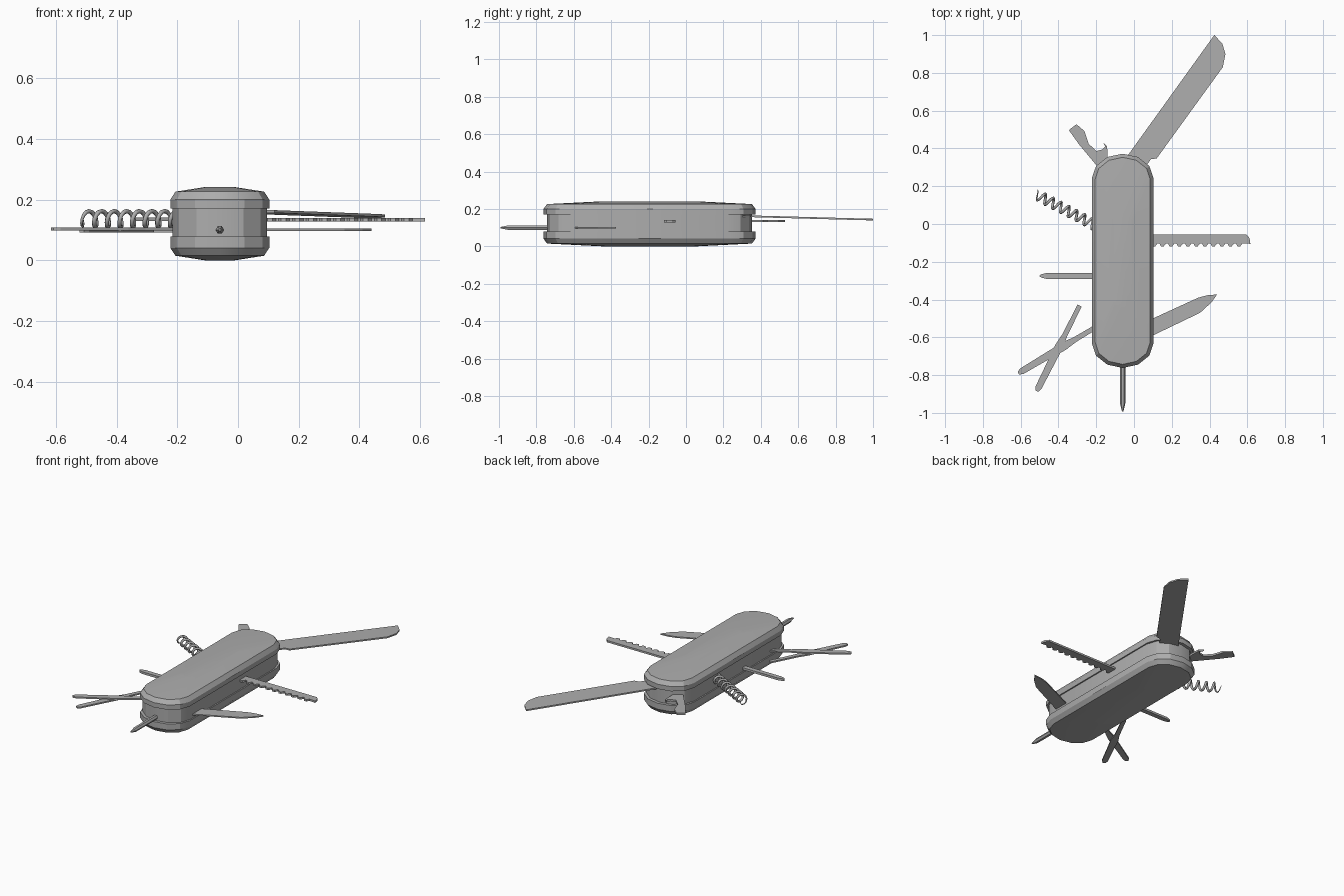
import bpy, bmesh
from math import sin, cos, pi, radians
from mathutils import Vector

cube = bpy.data.objects.get("Cube")
if cube:
    bpy.data.objects.remove(cube, do_unlink=True)

steel = bpy.data.materials.new("plain grey")
steel.use_nodes = True
GREY = (0.42, 0.42, 0.42, 1)
steel.diffuse_color = GREY
steel.node_tree.nodes["Principled BSDF"].inputs["Base Color"].default_value = GREY

CX, CY = -0.06, -0.195  # middle of the handle


def finish(bm, name, smooth=False):
    bmesh.ops.recalc_face_normals(bm, faces=bm.faces)
    mesh = bpy.data.meshes.new(name)
    bm.to_mesh(mesh)
    bm.free()
    mesh.materials.append(steel)
    ob = bpy.data.objects.new(name, mesh)
    bpy.context.collection.objects.link(ob)
    if smooth:
        bpy.ops.object.select_all(action='DESELECT')
        ob.select_set(True)
        bpy.context.view_layer.objects.active = ob
        bpy.ops.object.shade_smooth_by_angle(angle=radians(25))
    return ob


def loft(name, rings, smooth=False):
    """Skin a stack of closed point rings and cap both ends."""
    bm = bmesh.new()
    rows = [[bm.verts.new(p) for p in ring] for ring in rings]
    n = len(rows[0])
    for a, b in zip(rows, rows[1:]):
        for i in range(n):
            j = (i + 1) % n
            bm.faces.new((a[i], a[j], b[j], b[i]))
    bm.faces.new(rows[0])
    bm.faces.new(rows[-1])
    return finish(bm, name, smooth)


def capsule(z, half_width, half_length, bow):
    """Long outline with straight sides and rounded ends."""
    pts = []
    for end in (1, -1):
        for k in range(7):
            a = pi * k / 6
            pts.append((CX + end * half_width * cos(a),
                        CY + end * (half_length - bow + bow * sin(a)), z))
    return pts


def plate(name, outline, z, thick=0.01, slope=0.0):
    """Flat tool cut from a plan outline, optionally sloping along y."""
    return loft(name, [[(x, y, z + slope * y + s * thick / 2) for x, y in outline]
                       for s in (-1, 1)])


def strip(name, start, end, stations, z, thick):
    """Tapered bar given by (fraction along, half width) stations."""
    a, b = Vector(start), Vector(end)
    side = (b - a).orthogonal().normalized()
    right = [a.lerp(b, t) + side * w for t, w in stations]
    left = [a.lerp(b, t) - side * w for t, w in reversed(stations)]
    return plate(name, right + left, z, thick)


# Handle: inner core between two domed covers
loft("handle_core", [capsule(z, 0.155, 0.548, 0.125) for z in (0.05, 0.19)], True)
profile = ((0.17, 0.163, 0.567, 0.13), (0.2, 0.163, 0.567, 0.13),
           (0.226, 0.146, 0.548, 0.118), (0.241, 0.05, 0.25, 0.04))
loft("upper_cover", [capsule(*p) for p in profile], True)
loft("lower_cover", [capsule(0.241 - z + (0.008 if z == 0.17 else 0), w, l, b)
                     for z, w, l, b in profile], True)

# Blades
plate("large_blade", [(-0.1, 0.27), (0.425, 1.0), (0.468, 0.955), (0.484, 0.9),
                      (0.47, 0.83), (0.12, 0.347), (0.09, 0.343), (0.03, 0.26)],
      0.17, 0.009, -0.027)
plate("small_blade", [(0.0, -0.555), (0.1, -0.5), (0.34, -0.39), (0.39, -0.377),
                      (0.44, -0.373), (0.41, -0.415), (0.35, -0.47), (0.1, -0.59),
                      (0.0, -0.64)], 0.1, 0.008)

# Saw with a row of teeth
teeth = []
for i in range(11):
    x = 0.575 - i * 0.045
    teeth += [(x, -0.102), (x - 0.012, -0.118), (x - 0.028, -0.118), (x - 0.036, -0.102)]
plate("saw", [(0.05, -0.056), (0.595, -0.056), (0.612, -0.075), (0.616, -0.105)]
      + teeth + [(0.05, -0.102)], 0.134, 0.012)

# Can opener with a hooked notch
plate("can_opener", [(-0.345, 0.497), (-0.305, 0.528), (-0.262, 0.492), (-0.24, 0.425),
                     (-0.2, 0.386), (-0.168, 0.394), (-0.152, 0.41), (-0.165, 0.435),
                     (-0.142, 0.412), (-0.14, 0.33), (-0.15, 0.25), (-0.19, 0.3),
                     (-0.24, 0.36), (-0.29, 0.42)], 0.135, 0.012)

# Scissors: two crossing arms
arm = [(0, 0.012), (0.35, 0.014), (0.48, 0.022), (0.6, 0.02), (0.96, 0.017), (1, 0.008)]
strip("scissor_arm_fixed", (-0.15, -0.515), (-0.612, -0.79), arm, 0.103, 0.009)
strip("scissor_arm_moving", (-0.288, -0.432), (-0.515, -0.885), arm, 0.096, 0.009)

# Awl
strip("awl", (-0.15, -0.275), (-0.5, -0.275),
      [(0, 0.015), (0.9, 0.015), (0.97, 0.009), (1, 0.003)], 0.099, 0.014)

# Cross-head screwdriver: six-sided shaft with a point
loft("screwdriver", [[(CX + r * cos(k * pi / 3), y, 0.1 + r * sin(k * pi / 3))
                      for k in range(6)]
                     for y, r in ((-0.7, 0.014), (-0.95, 0.014), (-0.992, 0.004))], True)

# Corkscrew: a wire wound around a sloping axis
start, end = Vector((-0.19, -0.015, 0.136)), Vector((-0.522, 0.158, 0.136))
side = (end - start).cross(Vector((0, 0, 1))).normalized()
turns, steps, wire = 8, 12, 0.0075
count = turns * steps
curve = bpy.data.curves.new("corkscrew_path", 'CURVE')
curve.dimensions = '3D'
curve.bevel_depth = wire
curve.bevel_resolution = 1
curve.use_fill_caps = True
spline = curve.splines.new('POLY')
spline.points.add(count)
for i, pt in enumerate(spline.points):
    a = 2 * pi * i / steps
    p = start.lerp(end, i / count) + 0.026 * (side * cos(a) + Vector((0, 0, sin(a))))
    pt.co = (*p, 1)
    pt.radius = min(1, 0.2 + (count - i) / steps)
curve.materials.append(steel)
corkscrew = bpy.data.objects.new("corkscrew", curve)
bpy.context.collection.objects.link(corkscrew)
